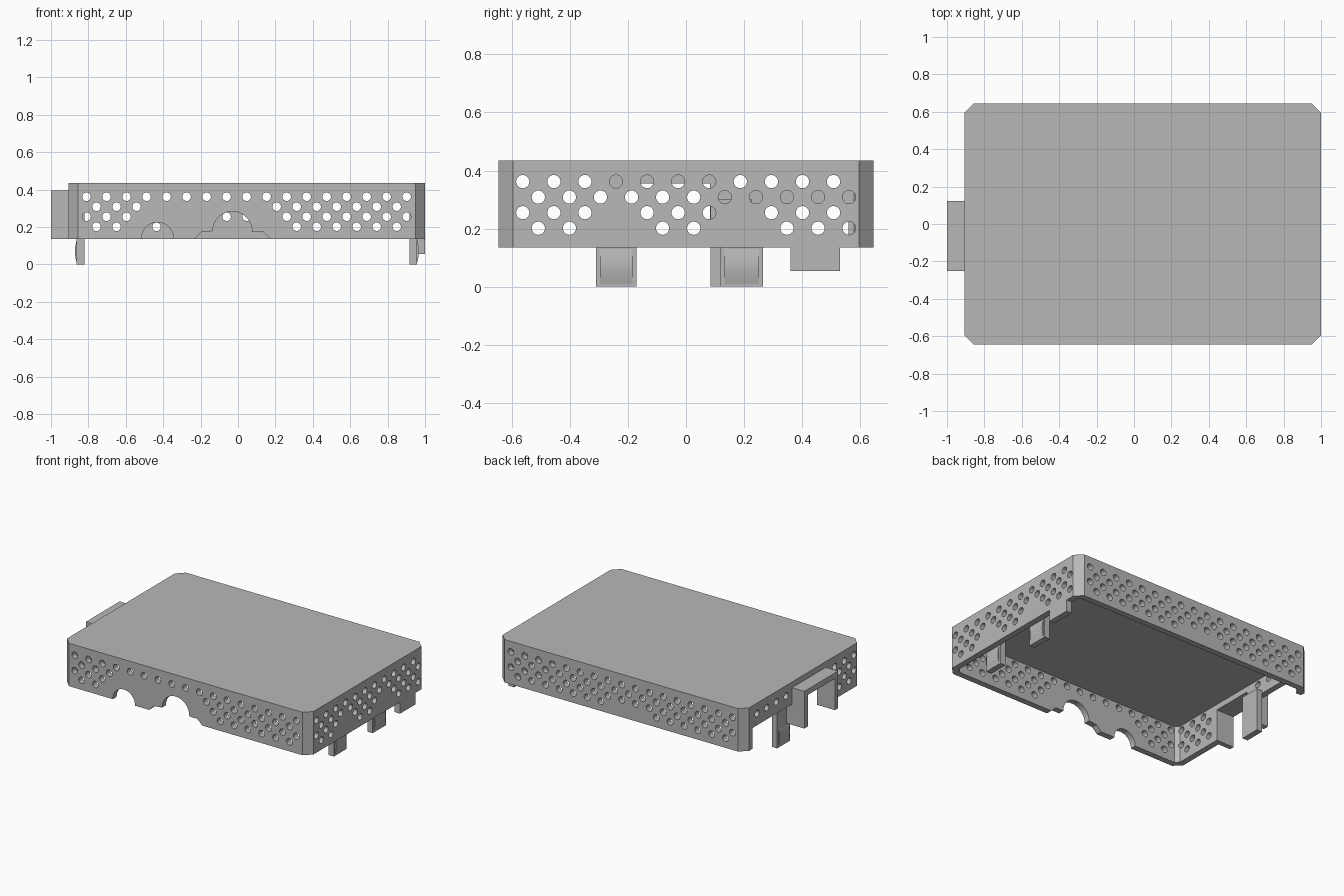
import bpy, bmesh, math
from mathutils import Vector

old = bpy.data.objects.get("Cube")
if old:
    bpy.data.objects.remove(old)

metal = bpy.data.materials.new("plain grey")
metal.use_nodes = True
GREY = (0.48, 0.48, 0.48, 1)
metal.diffuse_color = GREY
metal.node_tree.nodes["Principled BSDF"].inputs["Base Color"].default_value = GREY

# Case dimensions
X0, X1, Y, Z0, Z1 = -0.905, 1.0, 0.645, 0.135, 0.435
T, CHAMFER = 0.042, 0.05
R, STEP, ROW = 0.0228, 0.107, 0.0535


def prism(bm, points, offset):
    """Extrude a closed planar outline by an offset vector."""
    face = bm.faces.new([bm.verts.new(p) for p in points])
    new = bmesh.ops.extrude_face_region(bm, geom=[face], use_keep_orig=True)["geom"]
    bmesh.ops.translate(bm, vec=offset, verts=[v for v in new if isinstance(v, bmesh.types.BMVert)])


def box(bm, x, y, z):
    prism(bm, [(x[0], y[0], z[0]), (x[1], y[0], z[0]), (x[1], y[1], z[0]), (x[0], y[1], z[0])],
          Vector((0, 0, z[1] - z[0])))


def finish(name, bm):
    bmesh.ops.recalc_face_normals(bm, faces=bm.faces)
    mesh = bpy.data.meshes.new(name)
    bm.to_mesh(mesh)
    bm.free()
    mesh.materials.append(metal)
    ob = bpy.data.objects.new(name, mesh)
    bpy.context.collection.objects.link(ob)
    return ob


def cut(target, bm):
    """Subtract a mesh from the target and discard it."""
    cutter = finish("cutter", bm)
    mod = target.modifiers.new("cut", "BOOLEAN")
    mod.operation, mod.solver, mod.object = "DIFFERENCE", "EXACT", cutter
    bpy.context.view_layer.objects.active = target
    bpy.ops.object.modifier_apply(modifier=mod.name)
    bpy.data.objects.remove(cutter)


def chamfered(inset, z):
    """Outline of the case with cut corners."""
    a, b, c = X0 + inset, X1 - inset, Y - inset
    k = CHAMFER - inset * 0.586
    return [(a + k, -c, z), (b - k, -c, z), (b, -c + k, z), (b, c - k, z),
            (b - k, c, z), (a + k, c, z), (a, c - k, z), (a, -c + k, z)]


def arc(cx, cz, r, start=180, end=0, n=24):
    angles = [math.radians(start + (end - start) * i / n) for i in range(n + 1)]
    return [(cx + r * math.cos(t), cz + r * math.sin(t)) for t in angles]


# Hollow case, open underneath
bm = bmesh.new()
prism(bm, chamfered(0, Z0), Vector((0, 0, Z1 - Z0)))
case = finish("case", bm)
bm = bmesh.new()
prism(bm, chamfered(T, Z0 - 0.1), Vector((0, 0, Z1 - Z0 + 0.1 - 0.04)))
cut(case, bm)

# Vent holes in staggered rows, filtered per wall
bm = bmesh.new()


def hole(axis, wall, u, z):
    ring = arc(u, z, R, 360, 15, 23)
    if axis == "y":
        prism(bm, [(a, wall - 0.05, b) for a, b in ring], Vector((0, 0.1, 0)))
    else:
        prism(bm, [(wall - 0.05, a, b) for a, b in ring], Vector((0.1, 0, 0)))


def keep_front(x, row):
    return row == 0 or x < -0.49 - 0.05 * row or x > 0.145 + 0.05 * row


def keep_back(x, row):
    return row < 3 or abs(x + 0.01) > 0.13


def keep_right(y, row):
    behind_clip = -0.32 < y < -0.16 or 0.12 < y < 0.28
    return row < 2 or not behind_clip


def keep_left(y, row):
    return y < -0.28 or (row == 0 and y > 0.15)


for row in range(4):
    z = 0.362 - row * ROW
    shift = STEP / 2 * (row % 2)
    for i in range(17 - row % 2):
        x = -0.81 + shift + i * STEP
        if keep_front(x, row):
            hole("y", -Y + T / 2, x, z)
        if keep_back(x, row):
            hole("y", Y - T / 2, x, z)
    for i in range(11):
        y = -0.562 + shift + i * STEP
        if keep_right(y, row):
            hole("x", X1 - T / 2, y, z)
        if keep_left(y, row):
            hole("x", X0 + T / 2, y, z)
cut(case, bm)

# Cable arches in the front wall and openings in the left end wall
bm = bmesh.new()
low = Z0 - 0.05
stepped = [(-0.235, low), (-0.235, Z0), (-0.197, 0.172)] + arc(-0.03, 0.178, 0.105)
stepped += [(0.075, 0.172), (0.137, 0.172), (0.175, Z0), (0.175, low)]
small = [(-0.515, low)] + arc(-0.43, 0.14, 0.085) + [(-0.345, low)]
for outline in (stepped, small):
    prism(bm, [(x, -Y - 0.05, z) for x, z in outline], Vector((0, 0.12, 0)))
box(bm, (X0 - 0.05, X0 + T + 0.02), (-0.215, 0.083), (low, 0.355))
box(bm, (X0 - 0.05, X0 + T + 0.02), (0.122, 0.56), (low, 0.28))
cut(case, bm)

# Hood projecting from the left end: an upside-down U
bm = bmesh.new()
hood = [(-0.25, Z0), (-0.25, 0.395), (0.122, 0.395), (0.122, Z0),
        (0.083, Z0), (0.083, 0.355), (-0.215, 0.355), (-0.215, Z0)]
prism(bm, [(-1.0, y, z) for y, z in hood], Vector((1.0 + X0 + 0.002, 0, 0)))
finish("cable_hood", bm)

# Locating tab below the right wall
bm = bmesh.new()
box(bm, (X1 - T, X1), (0.36, 0.53), (0.055, Z0 + 0.002))
finish("locating_tab", bm)


# Spring clips with a rounded outward bump
def clip(name, inner, side, y0, y1, top):
    bm = bmesh.new()
    outer = inner + side * 0.041
    box(bm, sorted((inner, outer)), (y0, y1), (0, top))
    bump = [(outer + side * 0.009 * math.sin(math.pi * i / 10), y0 + 0.014, 0.01 + 0.012 * i)
            for i in range(11)]
    prism(bm, bump, Vector((0, y1 - y0 - 0.028, 0)))
    finish(name, bm)


clip("right_clip_front", 0.917, 1, -0.31, -0.17, 0.28)
clip("right_clip_back", 0.917, 1, 0.118, 0.265, 0.28)
clip("left_clip", -0.822, -1, 0.085, 0.227, 0.30)

# Smooth the round cuts and bumps, keep all folds crisp
bpy.ops.object.select_all(action="DESELECT")
for ob in bpy.context.scene.objects:
    if ob.type == "MESH" and metal.name in ob.data.materials:
        ob.select_set(True)
        bpy.context.view_layer.objects.active = ob
bpy.ops.object.shade_smooth_by_angle(angle=math.radians(30))
